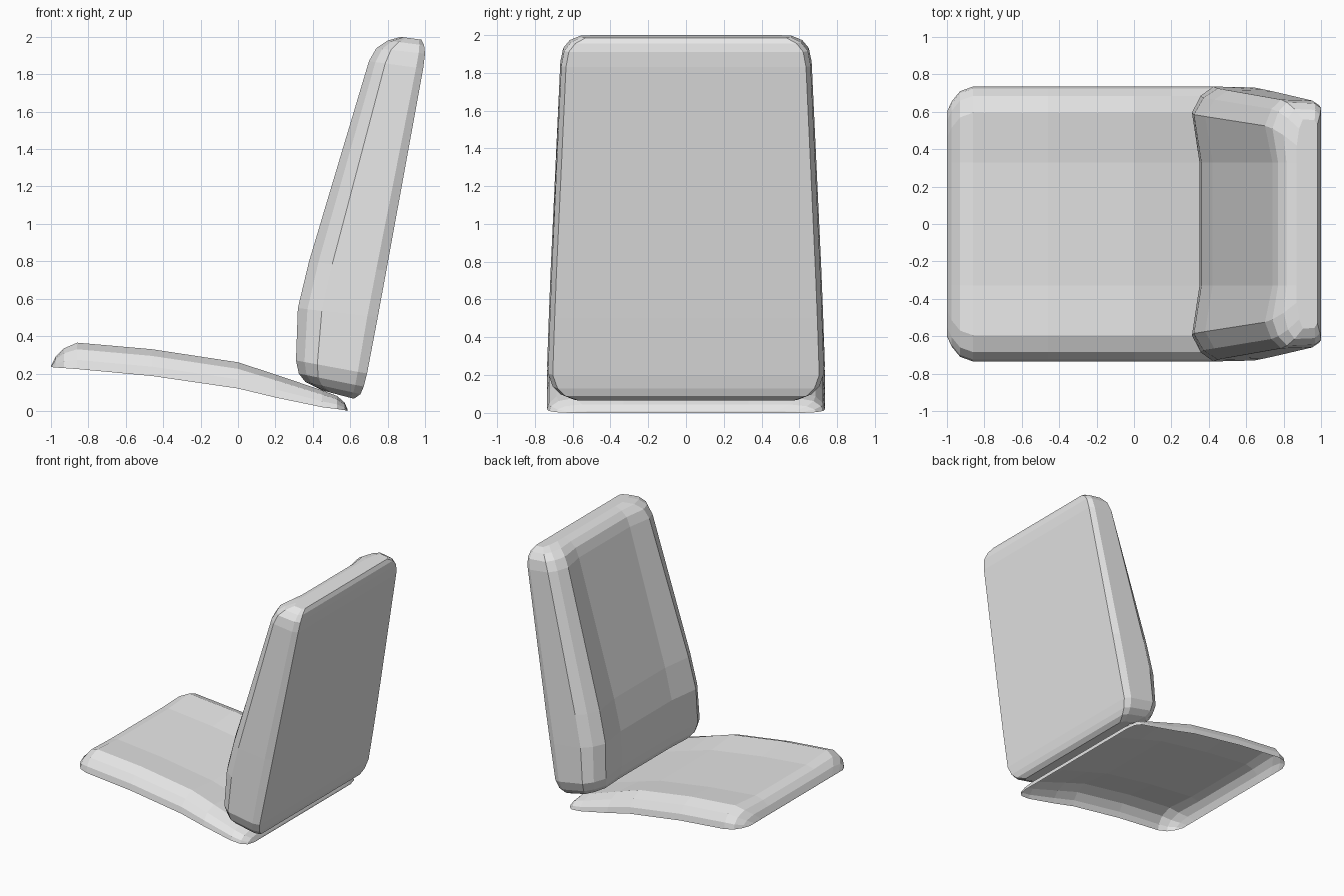
import bpy, bmesh

if "Cube" in bpy.data.objects:
    bpy.data.objects.remove(bpy.data.objects["Cube"])

mat = bpy.data.materials.new("light grey upholstery")
mat.diffuse_color = (0.8, 0.8, 0.8, 1)
mat.use_nodes = True
mat.node_tree.nodes["Principled BSDF"].inputs["Base Color"].default_value = mat.diffuse_color


def loft(name, rings, closed):
    """Skin a row of equal cross-sections, capping the ends."""
    bm = bmesh.new()
    rows = [[bm.verts.new(p) for p in r] for r in rings]
    n = len(rows[0])
    for a, b in zip(rows, rows[1:]):
        for i in range(n if closed else n - 1):
            j = (i + 1) % n
            bm.faces.new((a[i], a[j], b[j], b[i]))
    bm.faces.new(rows[0])
    bm.faces.new(rows[-1])
    bmesh.ops.recalc_face_normals(bm, faces=bm.faces)
    me = bpy.data.meshes.new(name)
    bm.to_mesh(me)
    bm.free()
    me.materials.append(mat)
    ob = bpy.data.objects.new(name, me)
    bpy.context.collection.objects.link(ob)
    return ob


def mirror_half(half):
    """Complete a section from its -y half."""
    return half + [(x, -y, z) for x, y, z in reversed(half)]


# Seat cushion: thin curved shell, open underneath (x, bottom, top, half width, centre dip)
seat = [
    (-1.0, .235, .24, .60, 0), (-.975, .232, .29, .655, .002),
    (-.93, .229, .335, .71, .008), (-.86, .224, .365, .735, .02),
    (-.46, .187, .33, .735, .025), (0, .12, .26, .735, .025),
    (.2, .072, .195, .735, .02), (.45, .02, .11, .735, .01),
    (.53, .01, .08, .725, .005), (.57, .004, .045, .69, 0),
    (.585, 0, .01, .62, 0),
]
rings = []
for x, b, t, w, dip in seat:
    h = t - b
    rings.append(mirror_half([
        (x, -w, b), (x, -w + .01, b + .35 * h), (x, -w + .05, b + .75 * h),
        (x, -w + .14, t), (x, -.33, t - dip)]))
loft("seat_cushion", rings, False)

# Backrest: leaning tapered pad with side bolsters and a flat rear
# (front x, front z, rear x, rear z, half width, centre dip)
back = [
    (.45, .11, .62, .065, .60, 0), (.36, .155, .655, .09, .67, .015),
    (.325, .2, .672, .13, .71, .03), (.31, .27, .69, .2, .735, .04),
    (.32, .55, .747, .5, .725, .04), (.38, .8, .793, .75, .715, .04),
    (.70, 1.87, .99, 1.83, .665, .04), (.74, 1.94, 1.0, 1.91, .65, .03),
    (.80, 1.98, .995, 1.955, .615, .015), (.87, 2.0, .98, 1.985, .56, 0),
]
rings = []
for fx, fz, rx, rz, w, dip in back:
    def pt(s, y):
        return (fx + s * (rx - fx), y, fz + s * (rz - fz))
    rings.append(mirror_half([
        pt(1, -w + .03), pt(.87, -w + .005), pt(.3, -w), pt(.12, -w + .05),
        pt(0, -w + .14), pt(dip / (rx - fx), -.33)]))
loft("backrest", rings, True)
